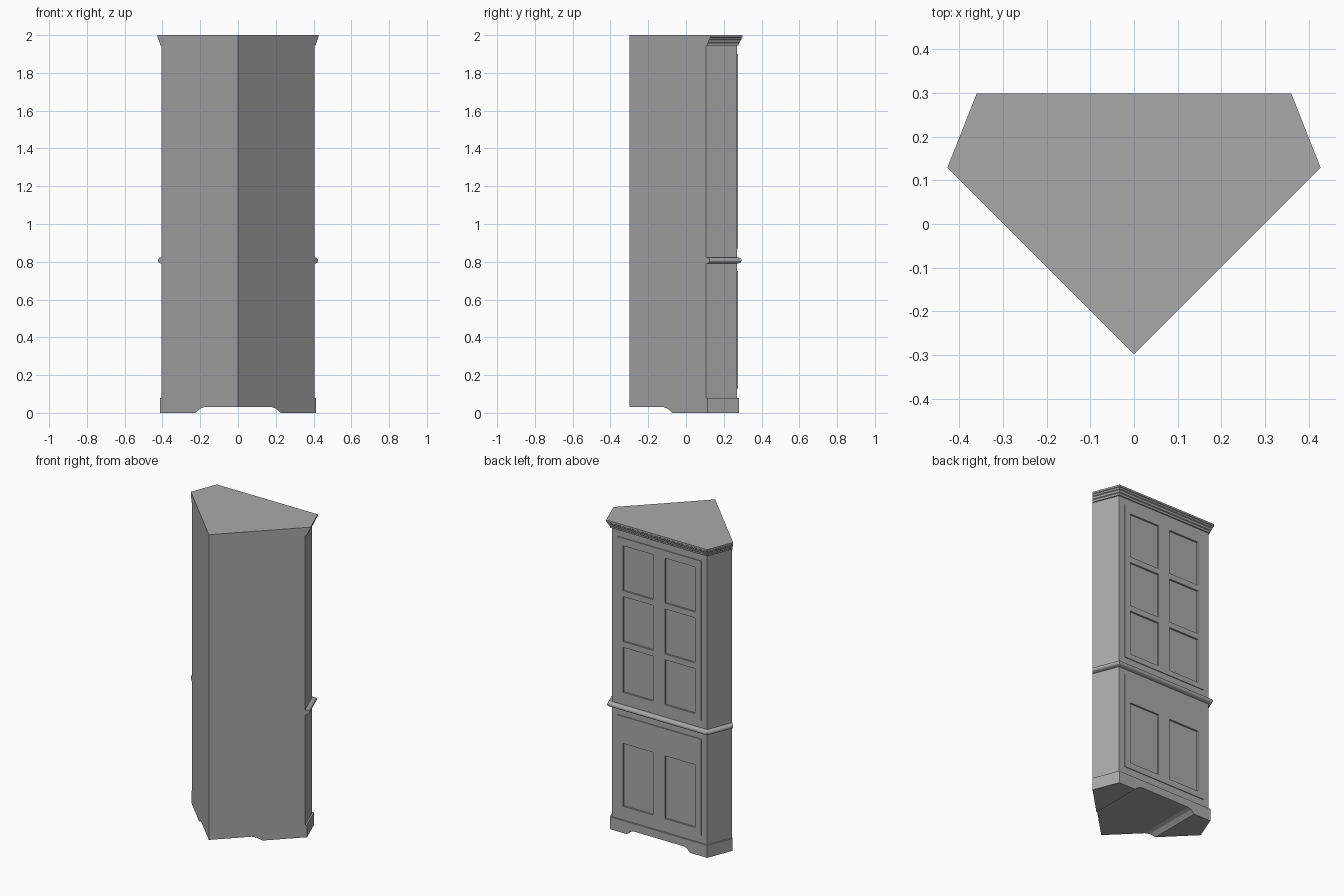
import bpy
import bmesh
from mathutils import Matrix, Vector

if "Cube" in bpy.data.objects:
    bpy.data.objects.remove(bpy.data.objects["Cube"])

GREY = (0.4, 0.4, 0.4, 1)
paint = bpy.data.materials.new("plain_grey")
paint.use_nodes = True
paint.diffuse_color = GREY
paint.node_tree.nodes["Principled BSDF"].inputs["Base Color"].default_value = GREY


def finish(name, bm):
    bmesh.ops.recalc_face_normals(bm, faces=bm.faces)
    mesh = bpy.data.meshes.new(name)
    bm.to_mesh(mesh)
    bm.free()
    mesh.materials.append(paint)
    obj = bpy.data.objects.new(name, mesh)
    bpy.context.collection.objects.link(obj)
    return obj


def outline(grow):
    """Five-sided plan: the front and canted sides move out, the wall sides stay put."""
    apex, front = -0.298, 0.27 + grow
    cant = Vector((0.93, 0.367))
    reach = cant.dot(Vector((0.405, 0.107))) + grow
    front_x = (reach - cant.y * front) / cant.x
    side_x = (reach - cant.y * apex) / (cant.x + cant.y)
    side_y = side_x + apex
    return [(0, apex), (side_x, side_y), (front_x, front), (-front_x, front), (-side_x, side_y)]


def loft(name, profile):
    """Stack plan outlines; profile holds (outward growth, height) pairs."""
    bm = bmesh.new()
    rings = [[bm.verts.new((x, y, z)) for x, y in outline(g)] for g, z in profile]
    for low, high in zip(rings, rings[1:]):
        for i in range(5):
            j = (i + 1) % 5
            bm.faces.new((low[i], low[j], high[j], high[i]))
    bm.faces.new(rings[0])
    bm.faces.new(rings[-1])
    return finish(name, bm)


def boxes(name, bounds):
    """One mesh of boxes, each given as low corner and high corner."""
    bm = bmesh.new()
    for low, high in bounds:
        low, high = Vector(low), Vector(high)
        place = Matrix.Translation((low + high) / 2) @ Matrix.Diagonal((*(high - low), 1))
        bmesh.ops.create_cube(bm, size=1, matrix=place)
    return finish(name, bm)


def cut(target, cutter):
    mod = target.modifiers.new("cut", "BOOLEAN")
    mod.operation, mod.solver, mod.object = "DIFFERENCE", "EXACT", cutter
    bpy.context.view_layer.objects.active = target
    bpy.ops.object.modifier_apply(modifier=mod.name)


# Carcass, plinth and mouldings
carcass = loft("carcass", [(0, 0.075), (0, 1.99)])
plinth = loft("plinth", [(0.01, 0), (0.01, 0.08)])
loft("waist_moulding", [(0, 0.79), (0.012, 0.793), (0.02, 0.797), (0.024, 0.803),
                        (0.024, 0.811), (0.02, 0.818), (0.012, 0.822), (0, 0.823)])
loft("cornice", [(0, 1.945), (0.008, 1.945), (0.01, 1.957), (0.015, 1.961),
                 (0.018, 1.973), (0.023, 1.977), (0.025, 1.986), (0.029, 1.989), (0.029, 2)])

# Bracket-shaped opening running through the plinth
bm = bmesh.new()
half = [(0.225, -0.02), (0.225, 0), (0.215, 0.01), (0.2, 0.023), (0.18, 0.03)]
arch = half + [(-x, z) for x, z in reversed(half)]
face = bm.faces.new([bm.verts.new((x, -0.5, z)) for x, z in arch])
extruded = bmesh.ops.extrude_face_region(bm, geom=[face])["geom"]
bmesh.ops.translate(bm, vec=(0, 1, 0), verts=[v for v in extruded if isinstance(v, bmesh.types.BMVert)])
arch_cutter = finish("arch_cutter", bm)
cut(plinth, arch_cutter)

# Raised doors
upper_door = boxes("upper_door", [((-0.3, 0.268, 0.87), (0.3, 0.275, 1.9))])
lower_door = boxes("lower_door", [((-0.3, 0.268, 0.13), (0.3, 0.275, 0.75))])

# Sunk panels: three rows above, one row below, mirrored left and right
rows = [(0.905 + 0.328 * i, 1.195 + 0.328 * i) for i in range(3)]
panels = []
for side in (-1, 1):
    for low, high in rows + [(0.17, 0.575)]:
        xs = sorted((side * 0.042, side * 0.257))
        panels.append(((xs[0], 0.264, low), (xs[1], 0.3, high)))
panel_cutter = boxes("panel_cutter", panels)
for part in (carcass, upper_door, lower_door):
    cut(part, panel_cutter)

for helper in (arch_cutter, panel_cutter):
    bpy.data.objects.remove(helper)
